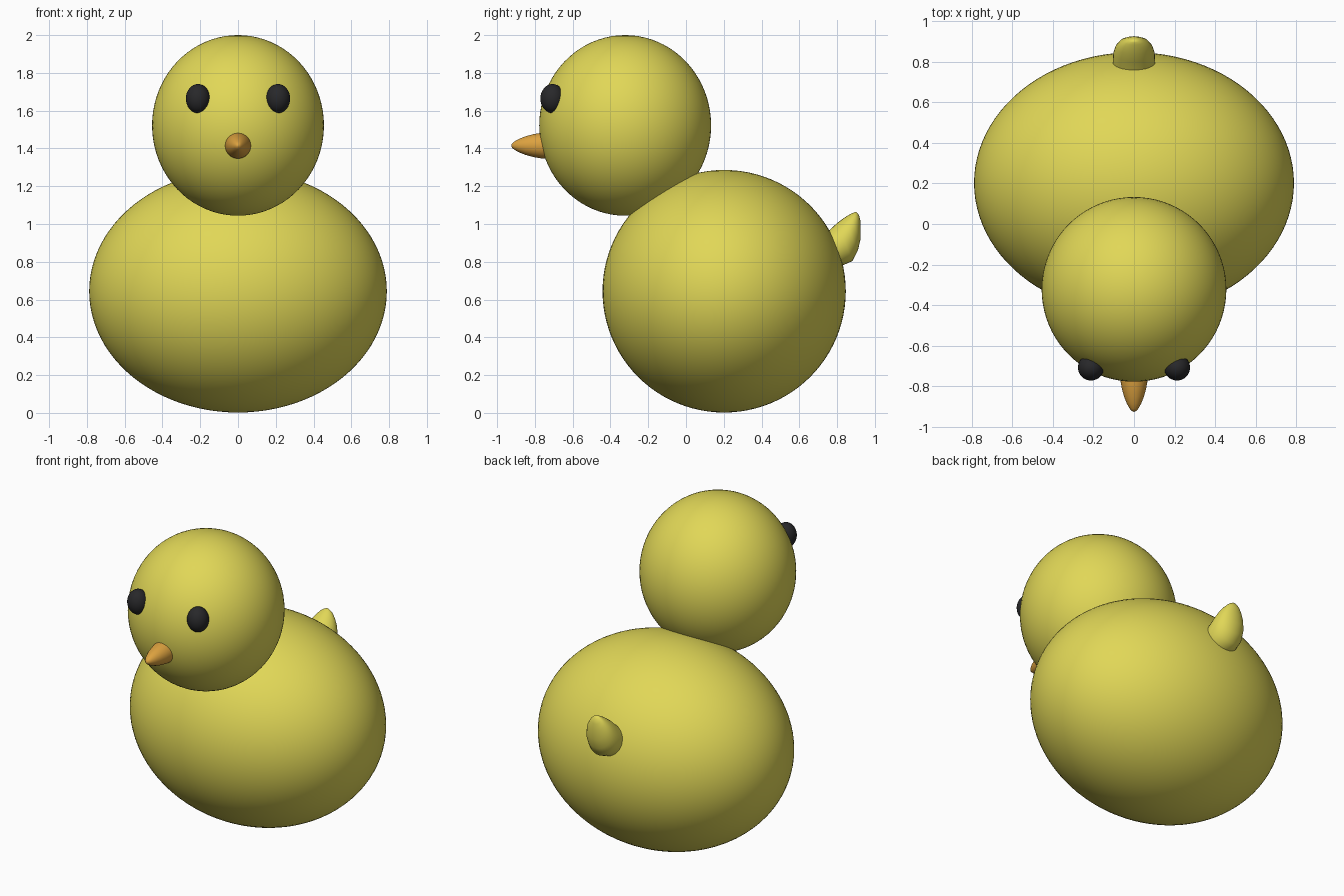
import bpy
import math

cube = bpy.data.objects.get("Cube")
if cube:
    bpy.data.objects.remove(cube, do_unlink=True)


def make_material(name, colour):
    mat = bpy.data.materials.new(name)
    mat.use_nodes = True
    mat.diffuse_color = (*colour, 1)
    mat.node_tree.nodes["Principled BSDF"].inputs["Base Color"].default_value = (*colour, 1)
    return mat


yellow = make_material("chick yellow", (0.75, 0.68, 0.095))
orange = make_material("beak orange", (0.72, 0.36, 0.05))
black = make_material("eye black", (0.021, 0.021, 0.023))


def ellipsoid(name, centre, radii, mat, segments=64):
    bpy.ops.mesh.primitive_uv_sphere_add(segments=segments, ring_count=segments // 2, radius=1, location=centre)
    obj = bpy.context.object
    obj.name = name
    obj.scale = radii
    bpy.ops.object.transform_apply(location=False, rotation=False, scale=True)
    bpy.ops.object.shade_smooth()
    obj.data.materials.append(mat)
    return obj


def loft(name, sections, mat, sides=32):
    """Skin elliptical rings; each section is (upper y, z), (lower y, z), half width."""
    verts, faces = [], []
    for (uy, uz), (ly, lz), width in sections:
        for i in range(sides):
            a = math.tau * i / sides
            t = (1 + math.cos(a)) / 2
            verts.append((width * math.sin(a), ly + (uy - ly) * t, lz + (uz - lz) * t))
    for r in range(len(sections) - 1):
        for i in range(sides):
            j = (i + 1) % sides
            faces.append((r * sides + i, r * sides + j, (r + 1) * sides + j, (r + 1) * sides + i))
    last = (len(sections) - 1) * sides
    faces.append(tuple(reversed(range(sides))))
    faces.append(tuple(range(last, last + sides)))
    mesh = bpy.data.meshes.new(name)
    mesh.from_pydata(verts, [], faces)
    obj = bpy.data.objects.new(name, mesh)
    bpy.context.collection.objects.link(obj)
    mesh.materials.append(mat)
    # Make the skin face outwards and shade it smoothly
    bpy.ops.object.select_all(action='DESELECT')
    obj.select_set(True)
    bpy.context.view_layer.objects.active = obj
    bpy.ops.object.mode_set(mode='EDIT')
    bpy.ops.mesh.select_all(action='SELECT')
    bpy.ops.mesh.normals_make_consistent(inside=False)
    bpy.ops.object.mode_set(mode='OBJECT')
    bpy.ops.object.shade_smooth()
    return obj


# Body and head
ellipsoid("body", (0, 0.202, 0.644), (0.788, 0.644, 0.642), yellow, 96)
ellipsoid("head", (0, -0.322, 1.522), (0.455, 0.455, 0.478), yellow, 80)

# Eyes
for side, label in ((1, "left"), (-1, "right")):
    ellipsoid(label + "_eye", (side * 0.212, -0.707, 1.664), (0.064, 0.064, 0.077), black, 32)

# Rounded beak
beak_z = 1.415
beak_profile = [(-0.68, 0.07), (-0.765, 0.068), (-0.81, 0.06), (-0.85, 0.049),
                (-0.885, 0.035), (-0.91, 0.021), (-0.921, 0.011), (-0.925, 0.002)]
loft("beak", [((y, beak_z + r), (y, beak_z - r), r) for y, r in beak_profile], orange)

# Upturned tail
loft("tail", [
    ((0.68, 0.92), (0.75, 0.76), 0.095),
    ((0.754, 0.963), (0.823, 0.778), 0.105),
    ((0.80, 1.005), (0.881, 0.804), 0.102),
    ((0.835, 1.031), (0.91, 0.86), 0.091),
    ((0.862, 1.048), (0.924, 0.92), 0.073),
    ((0.882, 1.058), (0.925, 0.975), 0.052),
    ((0.894, 1.063), (0.923, 1.02), 0.032),
    ((0.902, 1.064), (0.916, 1.047), 0.012),
], yellow)
